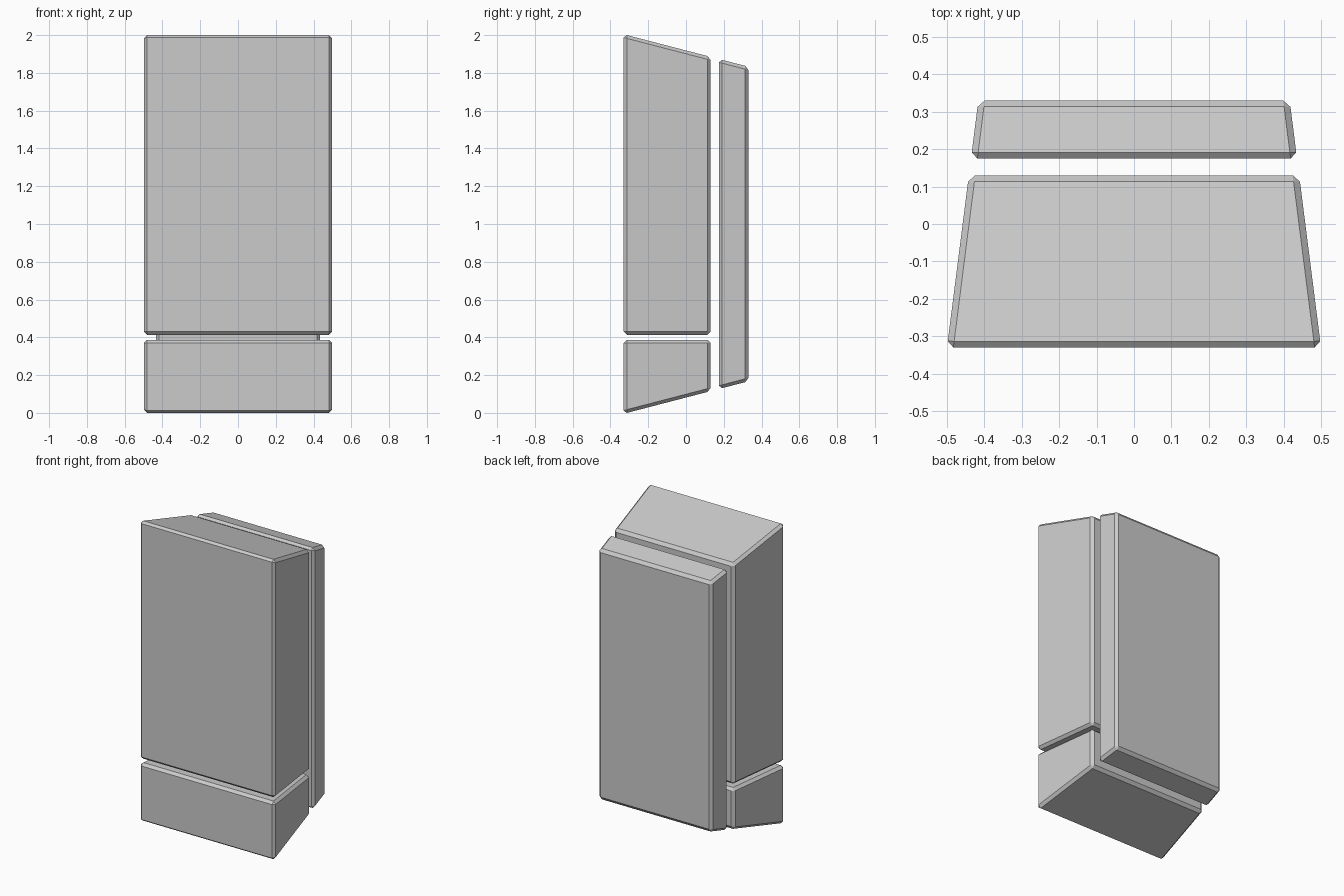
import bpy, bmesh

if "Cube" in bpy.data.objects:
    bpy.data.objects.remove(bpy.data.objects["Cube"])

FRONT, CHAMFER = -0.33, 0.017
X_TAPER, Z_TAPER = 0.127, 0.26


def half_width(y):
    return 0.5 - X_TAPER * (y - FRONT)


def top(y):
    return 2.0045 - Z_TAPER * (y - FRONT)


def bottom(y):
    return -0.0045 + Z_TAPER * (y - FRONT)


def tapered_block(name, y0, y1, low, high):
    """Cube reshaped to follow the tapered outline, then chamfered."""
    mesh = bpy.data.meshes.new(name)
    bm = bmesh.new()
    bmesh.ops.create_cube(bm, size=2)
    for v in bm.verts:
        y = y1 if v.co.y > 0 else y0
        z = high(y) if v.co.z > 0 else low(y)
        v.co = (half_width(y) * v.co.x, y, z)
    bmesh.ops.bevel(bm, geom=bm.edges[:], offset=CHAMFER, offset_type='OFFSET',
                    segments=1, affect='EDGES', profile=0.5)
    bmesh.ops.recalc_face_normals(bm, faces=bm.faces[:])
    bm.to_mesh(mesh)
    bm.free()
    obj = bpy.data.objects.new(name, mesh)
    bpy.context.collection.objects.link(obj)
    return obj


# Front pair of blocks, split by a level gap
tapered_block("upper_front_block", FRONT, 0.13, lambda y: 0.413, top)
tapered_block("lower_front_block", FRONT, 0.13, bottom, lambda y: 0.387)
# Full-height slab behind them
tapered_block("back_slab", 0.175, 0.33, bottom, top)
